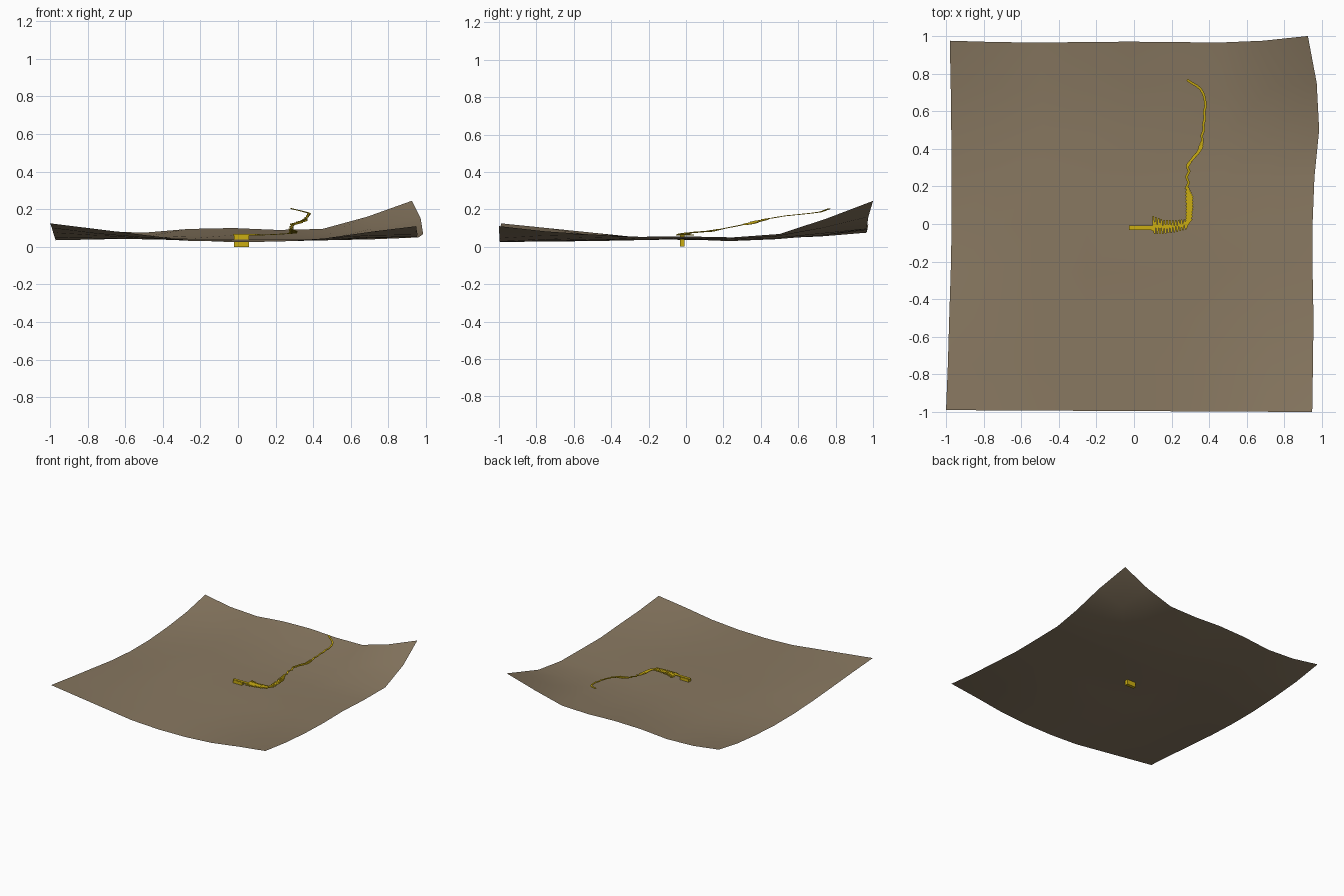
import bpy, bmesh, math
from mathutils import Vector

if "Cube" in bpy.data.objects:
    bpy.data.objects.remove(bpy.data.objects["Cube"])


def material(name, rgb):
    m = bpy.data.materials.new(name)
    m.diffuse_color = (*rgb, 1)
    m.use_nodes = True
    m.node_tree.nodes["Principled BSDF"].inputs["Base Color"].default_value = m.diffuse_color
    return m


def finish(bm, name, mat, smooth=False):
    me = bpy.data.meshes.new(name)
    bmesh.ops.recalc_face_normals(bm, faces=bm.faces)
    bm.to_mesh(me)
    bm.free()
    for p in me.polygons:
        p.use_smooth = smooth
    me.materials.append(mat)
    ob = bpy.data.objects.new(name, me)
    bpy.context.collection.objects.link(ob)
    return ob


soil = material("soil_tan", (0.25, 0.19, 0.12))
yellow = material("trail_yellow", (0.60, 0.42, 0.006))

# Ground sheet: heights in hundredths, rows front to back, columns left to right
heights = [
    [12.5, 9.5, 6.5, 3.5, 2.5, 2.8, 4.5, 8, 11],
    [10, 7, 5, 3.2, 2.8, 3, 4, 6, 8.2],
    [7.5, 6, 4.5, 3.2, 3, 3, 3.5, 5, 6.5],
    [5, 4.5, 4, 3.5, 3.5, 3.5, 3.5, 4.5, 5.3],
    [3.5, 4, 4.8, 4, 4, 4, 4, 4.5, 5.5],
    [3.5, 4, 4.5, 4, 4, 3, 3.5, 4, 5],
    [5, 4.5, 4.5, 4.5, 4.5, 4, 4.5, 5.5, 6.8],
    [7.5, 6, 5.5, 6, 6.5, 6, 7, 10, 15],
    [12, 8.5, 7.5, 9.5, 10, 9, 9.5, 16, 24.5],
]
left = [-1, -.99, -.983, -.975, -.97, -.97, -.972, -.975, -.98]
right = [.948, .952, .955, .95, .95, .96, .985, .972, .925]
back = [.975, .968, .965, .968, .97, .968, .965, .975, 1.0]
bm = bmesh.new()
grid = []
for j, row in enumerate(heights):
    v = j / 8
    grid.append([bm.verts.new((left[j] + (right[j] - left[j]) * i / 8,
                               -.99 - .01 * i / 8 + (back[i] + .99 + .01 * i / 8) * v,
                               h / 100)) for i, h in enumerate(row)])
for j in range(8):
    for i in range(8):
        bm.faces.new((grid[j][i], grid[j][i + 1], grid[j + 1][i + 1], grid[j + 1][i]))
finish(bm, "ground_sheet", soil, True)


def strip(bm, p, q, w, t):
    """Thin flat bar from p to q, w wide and t thick."""
    d = (q - p).normalized()
    side = d.cross(Vector((0, 0, 1))).normalized() * w / 2
    up = Vector((0, 0, t / 2))
    p, q = p - d * w * .25, q + d * w * .25
    ring = [[bm.verts.new(c + side * a + up * b) for a, b in
             ((-1, -1), (1, -1), (1, 1), (-1, 1))] for c in (p, q)]
    bm.faces.new(ring[0])
    bm.faces.new(ring[1])
    for k in range(4):
        n = (k + 1) % 4
        bm.faces.new((ring[0][k], ring[0][n], ring[1][n], ring[1][k]))


# Marker post through the sheet, where the trail starts
bm = bmesh.new()
bmesh.ops.create_cube(bm, size=1)
for v in bm.verts:
    v.co = Vector((.019 + v.co.x * .078, -.02 + v.co.y * .026, .031 + v.co.z * .062))
finish(bm, "start_marker", yellow)

# Trail: x, y, z, half width of the zigzag
path = [(-.01, -.02, .062, 0), (.10, -.02, .063, 0), (.102, -.005, .063, .045),
        (.16, -.015, .064, .035), (.23, -.01, .068, .03), (.29, 0, .072, .022),
        (.295, .06, .078, .03), (.295, .12, .082, .028), (.283, .19, .095, .006),
        (.288, .31, .118, .008), (.30, .335, .122, .026), (.35, .39, .138, .022),
        (.36, .44, .15, .004), (.372, .53, .165, .003), (.38, .66, .178, .003),
        (.355, .72, .186, .002), (.285, .765, .203, 0)]
points = []
sign = 1
for a, b in zip(path, path[1:]):
    pa, pb = Vector(a[:3]), Vector(b[:3])
    coiled = max(a[3], b[3]) > .01
    n = max(1, round((pb - pa).length / (.0075 if coiled else .03)))
    tangent = (pb - pa).normalized()
    # stitches lean diagonally once the trail turns away from the marker
    across = Vector((0, 1, 0)) if b[1] < .02 else Vector((.6, .8, 0))
    if not coiled:
        across = tangent.cross(Vector((0, 0, 1)))
    for k in range(n):
        f = k / n
        points.append(pa.lerp(pb, f) + across * sign * (a[3] + (b[3] - a[3]) * f))
        sign = -sign
points.append(Vector(path[-1][:3]))
bm = bmesh.new()
for p, q in zip(points, points[1:]):
    if (q - p).length > .001:
        strip(bm, p, q, .013 if (q - p).length < .045 else .008, .004)
strip(bm, Vector((-.02, -.02, .064)), Vector((.11, -.02, .064)), .022, .006)
finish(bm, "zigzag_trail", yellow)
